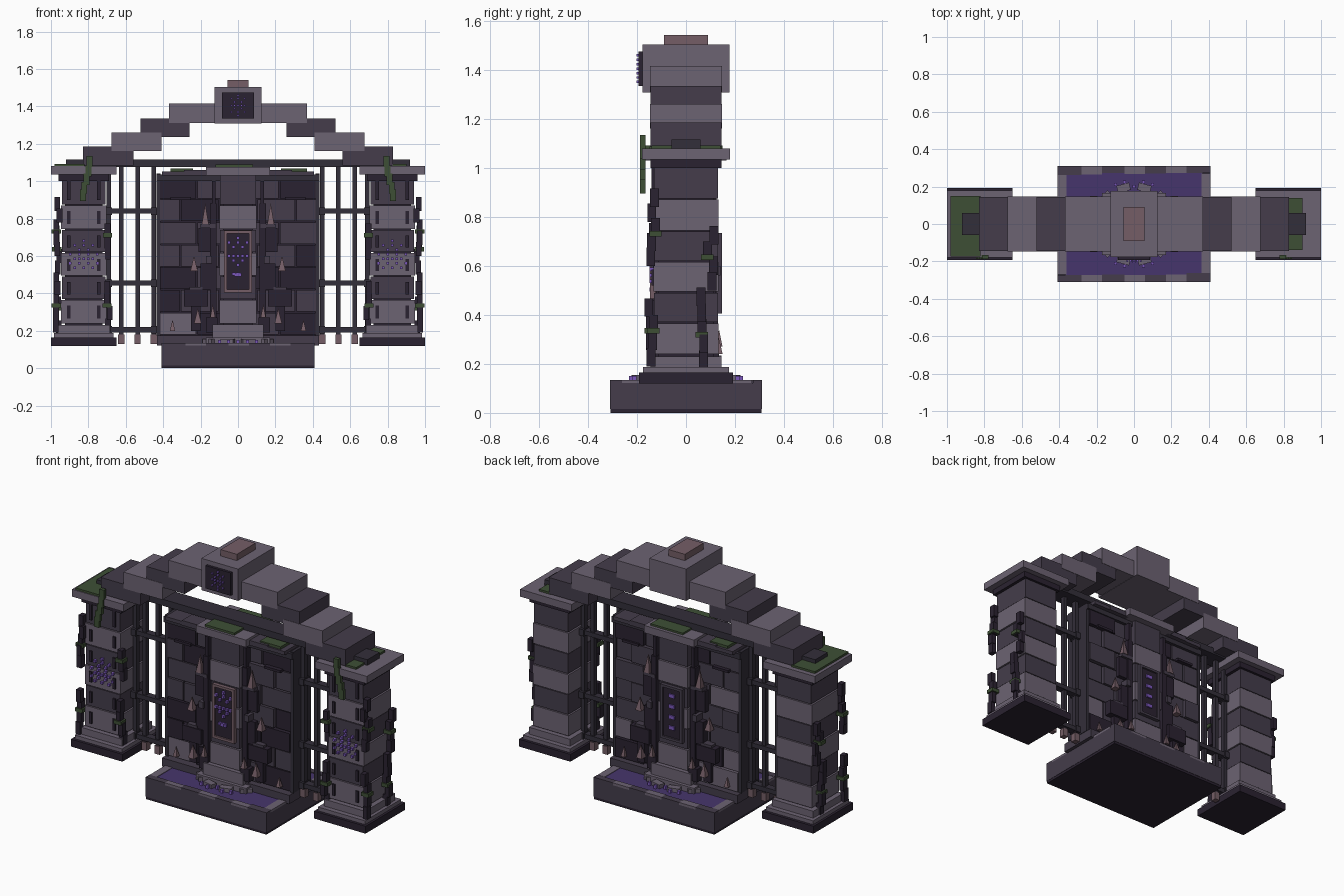
import bpy, bmesh, math, random
from mathutils import Matrix, Vector

if "Cube" in bpy.data.objects:
    bpy.data.objects.remove(bpy.data.objects["Cube"])

random.seed(4)


def material(name, r, g, b):
    m = bpy.data.materials.new(name)
    m.diffuse_color = [(c / 255) ** 2.2 for c in (r, g, b)] + [1]
    m.use_nodes = True
    m.node_tree.nodes["Principled BSDF"].inputs["Base Color"].default_value = m.diffuse_color
    return m


LIGHT = material("light_stone", 108, 99, 114)
DARK = material("dark_stone", 70, 63, 76)
DEEP = material("deep_stone", 46, 39, 52)
IRON = material("iron", 54, 50, 60)
MOSS = material("moss", 64, 80, 56)
POOL = material("pool", 72, 56, 108)
GLOW = material("glow", 122, 88, 186)
ROSE = material("rose_stone", 116, 94, 102)


def build(name, mat, boxes, mirror=False, spikes=()):
    """Boxes are x0, x1, y0, y1, z0, z1 and an optional turn about z; spikes are x, y, z, radius, height."""
    bm = bmesh.new()
    for x0, x1, y0, y1, z0, z1, *turn in boxes:
        mtx = (Matrix.Translation(((x0 + x1) / 2, (y0 + y1) / 2, (z0 + z1) / 2))
               @ Matrix.Rotation(turn[0] if turn else 0, 4, 'Z')
               @ Matrix.Diagonal((x1 - x0, y1 - y0, z1 - z0, 1)))
        bmesh.ops.create_cube(bm, size=1, matrix=mtx)
    for x, y, z, r, h in spikes:
        bmesh.ops.create_cone(bm, cap_ends=True, segments=4, radius1=r, radius2=0, depth=h,
                              matrix=Matrix.Translation((x, y, z + h / 2)) @ Matrix.Rotation(math.pi / 4, 4, 'Z'))
    me = bpy.data.meshes.new(name)
    bm.to_mesh(me)
    bm.free()
    me.materials.append(mat)
    ob = bpy.data.objects.new(name, me)
    bpy.context.collection.objects.link(ob)
    if mirror:
        ob.modifiers.new("mirror", 'MIRROR')
    return ob


def cen(x, w, y, d, z0, z1):
    return (x - w, x + w, y - d, y + d, z0, z1)


def dots(cx, y, cz, rows, step, s):
    """Rune made of little cubes; rows is a pattern of strings."""
    out = []
    for j, row in enumerate(rows):
        for i, c in enumerate(row):
            if c == "x":
                x, z = cx + (i - (len(row) - 1) / 2) * step, cz - (j - (len(rows) - 1) / 2) * step
                out.append((x - s, x + s, y, y + 0.02, z - s, z + s))
    return out


# Base basin with rim stones and pool
build("base", DARK, [cen(0, .41, 0, .31, .015, .122)])
build("base_foot", DEEP, [cen(0, .408, 0, .308, 0, .015)])
build("pool", POOL, [cen(0, .365, 0, .272, .12, .131)])
rim = {0: [], 1: []}
edges = [-.41, -.28, -.17, -.05, .06, .17, .28, .41]
for s in (-1, 1):
    for i in range(7):
        w = random.uniform(.035, .05)
        rim[i % 2].append((edges[i], edges[i + 1], *sorted((s * .31, s * (.31 - w))), .12, .135))
    for i, (a, b) in enumerate([(-.27, -.1), (-.1, .08), (.08, .27)]):
        rim[(i + 1) % 2].append((*sorted((s * .41, s * .362)), a, b, .12, .134))
build("rim_dark", DARK, rim[0])
build("rim_light", LIGHT, rim[1])
ring = []
for k in range(12):
    a = math.radians(15 + 30 * k)
    x, y = .215 * math.cos(a), .2 * math.sin(a)
    if abs(y) > .08:
        ring.append((x - .035, x + .035, y - .02, y + .02, .125, .155, a + math.pi / 2))
build("pool_stones", LIGHT, ring)
build("pool_sparks", GLOW, [cen(x, .008, s * y, .008, .13, .15) for s in (-1, 1)
                            for x, y in [(-.1, .21), (-.05, .225), (0, .2), (.05, .225), (.1, .21)]])

# Central wall: core, brick courses on both faces, dark frame
build("wall_core", DEEP, [cen(0, .425, 0, .065, .13, 1.03)])
build("wall_foot", DARK, [cen(0, .432, 0, .12, .122, .175)])
bricks = {0: [], 1: [], 2: []}
for s in (-1, 1):
    for row in range(7):
        z = .178 + row * .121
        cuts = [-.42, -.31, -.1, .1, .31, .42] if row % 2 else [-.42, -.22, 0, .22, .42]
        for a, b in zip(cuts, cuts[1:]):
            d = random.uniform(.078, .095)
            k = random.choices((0, 1, 2), (5, 3, 1))[0]
            bricks[k].append((a + .004, b - .004, *sorted((s * .05, s * d)), z + .003, z + .118))
for k, (n, m) in enumerate([("dark", DARK), ("deep", DEEP), ("light", LIGHT)]):
    build("bricks_" + n, m, bricks[k])
build("wall_frame", IRON, [(.415, .435, -.085, .085, .175, 1.04), (0, .435, -.1, .1, 1.0, 1.035)], True)

# Central column with drums on both faces
drums = [(.24, .365), (.37, .49), (.495, .615), (.62, .74), (.745, .87), (.875, 1.03)]
build("column_foot", LIGHT, [cen(0, .17, 0, .165, .13, .165), cen(0, .135, 0, .145, .165, .235)])
build("column_light", LIGHT, [cen(0, .1, 0, .128, a, b) for a, b in drums[::2]])
build("column_dark", DARK, [cen(0, .097, 0, .124, a, b) for a, b in drums[1::2]])
build("column_core", DEEP, [cen(0, .08, 0, .11, .2, 1.03)])
for s, n in ((-1, "front"), (1, "back")):
    y0, y1 = sorted((s * .12, s * .135))
    f0, f1 = sorted((s * .12, s * .146))
    build(n + "_panel", DEEP, [(-.06, .06, y0, y1, .41, .73)])
    build(n + "_panel_frame", ROSE if s < 0 else DARK,
          [(-.075, .075, f0, f1, .72, .735), (-.075, .075, f0, f1, .405, .42),
           (-.075, -.058, f0, f1, .405, .735), (.058, .075, f0, f1, .405, .735)])
build("front_panel_rune", GLOW, dots(0, -.15, .6, ["..x..", "x.x.x", ".x.x.", "", "xxxxx", ".x.x.", "..x..", "", ".xx.."], .024, .008)
      + [cen(0, .02, -.135, .012, .49, .51)])
build("back_panel_rune", GLOW, [cen(0, .02, .135, .008, z, z + .022) for z in (.47, .535, .6, .665)])

# Stepped piers and spikes flanking the column
steps, ledges, spikes = [], [], []
for s in (-1, 1):
    def yy(d):
        return sorted((s * .07, s * d))
    steps += [(.115, .15, *yy(.125), .2, .88), (.16, .29, *yy(.13), .33, .42), (.15, .2, *yy(.12), .42, .56),
              (.13, .21, *yy(.115), .62, .75), (.2, .25, *yy(.115), .2, .33), (.11, .17, *yy(.135), .19, .27),
              (.25, .36, *yy(.105), .9, .915), (.12, .14, *yy(.12), .88, 1.0)]
    ledges += [(.12, .2, *yy(.13), .75, .77), (.19, .26, *yy(.125), .42, .435), (.14, .17, *yy(.14), .56, .6)]
    spikes += [(.175, s * .115, .77, .026, .11), (.235, s * .11, .52, .028, .08), (.215, s * .13, .24, .028, .08),
               (.35, s * .1, .2, .02, .06), (.135, s * .135, .27, .02, .07)]
build("piers", DEEP, steps, True)
build("pier_ledges", DARK, ledges, True)
build("pier_spikes", ROSE, [], True, spikes)

# Wall cap
build("wall_cap_wings", DARK, [(.15, .29, -.13, .13, 1.03, 1.06), (.29, .405, -.126, .126, 1.03, 1.052)], True)
build("wall_cap_middle", LIGHT, [cen(0, .17, 0, .165, 1.03, 1.075)])
build("wall_cap_moss", MOSS, [cen(-.02, .1, -.08, .07, 1.07, 1.088), cen(.03, .11, .08, .065, 1.07, 1.086),
                              cen(-.3, .06, .06, .05, 1.05, 1.068), cen(.3, .07, -.07, .045, 1.05, 1.068)])
build("lintel_beam", IRON, [cen(0, .92, 0, .06, 1.075, 1.115)])

# Side pillars
P = .825
build("pillar_plinth", DEEP, [cen(P, .175, 0, .192, .12, .165)], True)
build("pillar_step", LIGHT, [cen(P, .16, 0, .175, .165, .188), cen(P, .14, 0, .145, .188, .23)], True)
build("pillar_light_drums", LIGHT, [cen(P, .121, 0, .132, a, b) for a, b in drums[::2]], True)
build("pillar_dark_drums", DARK, [cen(P, .116, 0, .13, a, b) for a, b in drums[1::2]], True)
build("pillar_core", DEEP, [cen(P, .1, 0, .115, .2, 1.03)], True)
build("pillar_neck", DEEP, [cen(P, .135, 0, .145, 1.0, 1.035)], True)
build("pillar_cap", LIGHT, [cen(P, .175, 0, .18, 1.035, 1.08)], True)
build("pillar_slots", DEEP, [cen(P + s * .08, .009, -.132, .008, a + .025, b - .03) for s in (-1, 1)
                             for a, b in drums], True)
build("pillar_rune", GLOW, dots(P, -.148, .61, ["...x...", ".x.x.x.", "..x.x..", "x.x.x.x", ".xxxxx.", "x.x.x.x", ".x.x.x."], .024, .007), True)
build("pillar_moss", MOSS, [(-.98, -.82, -.175, .15, 1.075, 1.092), (.82, .9, -.14, .14, 1.075, 1.092)])

# Vines on pillars: jittered chains of blocks with leaves
stems, leaves = [], []
for x, y, z0, z1 in [(.965, -.14, .19, .46), (.965, .06, .18, .5), (.96, .1, .5, .75), (.963, -.13, .6, .9),
                     (.692, -.13, .19, .46), (.69, -.125, .58, .76)]:
    n = round((z1 - z0) / .065)
    for i in range(n):
        z = z0 + (z1 - z0) * i / n
        jx, jy = random.uniform(-.01, .01), random.uniform(-.015, .015)
        stems.append(cen(x + jx, .015, y + jy, .018, z, z + .075))
        if i % 3 == 2:
            leaves.append(cen(x + jx, .025, y + jy, .025, z, z + .022))
build("vine_stems", DEEP, stems, True)
build("vine_leaves", MOSS, leaves, True)
build("hanging_moss", MOSS, [cen(x, .016, -.176, .011, z, z + .06) for x, z in
                             [(.795, 1.075), (.8, 1.025), (.81, .98), (.822, .935), (.83, .895)]], True)

# Iron grilles
build("grille_bars", IRON, [cen(x, .012, 0, .014, .18, 1.08) for x in (.45, .537, .625, .69)], True)
build("grille_rails", IRON, [(.42, .715, -.022, .022, z - .014, z + .014) for z in (.205, .455, .84)], True)
build("grille_feet", ROSE, [cen(x, .017, 0, .018, .13, .18) for x in (.45, .537, .625)], True)
build("grille_clamps", IRON, [cen(x, .02, 0, .03, z - .02, z + .02) for z in (.205, .455, .84) for x in (.445, .695)], True)

# Stepped arch with keystone
build("arch_dark", DARK, [(.56, .83, -.145, .145, 1.085, 1.185), (.26, .52, -.145, .145, 1.235, 1.335)], True)
build("arch_light", LIGHT, [(.41, .675, -.147, .147, 1.16, 1.26), (.12, .37, -.147, .147, 1.31, 1.415)], True)
build("keystone", LIGHT, [cen(0, .125, 0, .177, 1.308, 1.503)])
build("keystone_cap", ROSE, [cen(0, .055, 0, .09, 1.5, 1.542)])
build("keystone_panel", DEEP, [(-.085, .085, -.193, -.17, 1.335, 1.475)])
build("keystone_rune", GLOW, dots(0, -.203, 1.405, ["..x..", "x.x.x", ".x.x.", "xxxxx", ".x.x.", "x.x.x", "..x.."], .018, .005))
